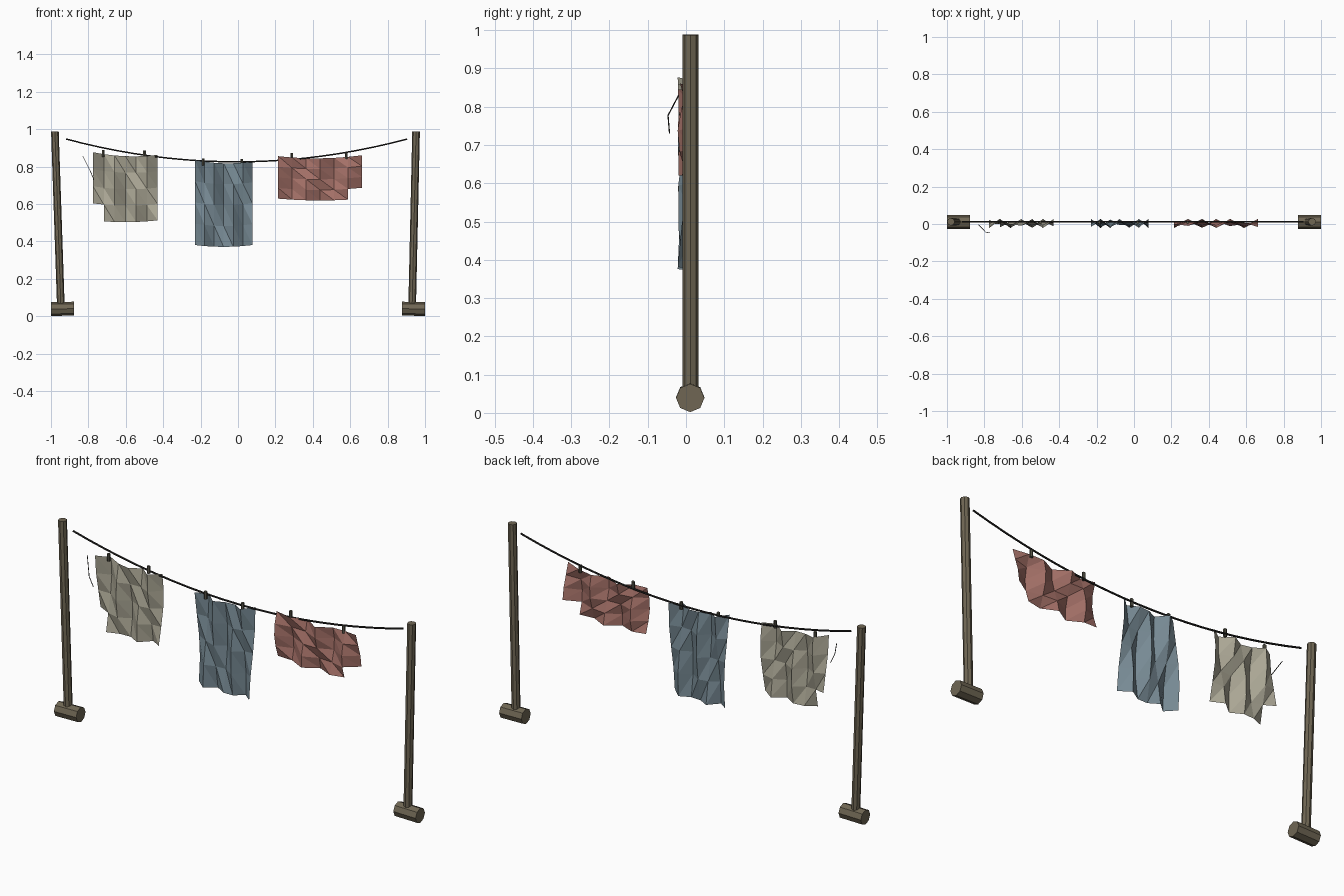
import bpy, bmesh, math
from mathutils import Vector

if "Cube" in bpy.data.objects:
    bpy.data.objects.remove(bpy.data.objects["Cube"])


def srgb(r, g, b):
    f = lambda c: (c / 12.92) if c <= 0.04045 else ((c + 0.055) / 1.055) ** 2.4
    return (f(r / 255), f(g / 255), f(b / 255), 1)


def material(name, rgb):
    m = bpy.data.materials.new(name)
    m.diffuse_color = srgb(*rgb)
    m.use_nodes = True
    m.node_tree.nodes["Principled BSDF"].inputs["Base Color"].default_value = m.diffuse_color
    return m


WOOD = material("weathered wood", (112, 103, 84))
ROPE = material("dark rope", (38, 37, 35))
PEG = material("dark peg", (84, 82, 70))
CREAM = material("cream cloth", (172, 168, 150))
BLUE = material("blue cloth", (119, 138, 148))
RED = material("red cloth", (165, 113, 104))


def finish(name, bm, mat):
    me = bpy.data.meshes.new(name)
    bm.to_mesh(me)
    bm.free()
    me.materials.append(mat)
    ob = bpy.data.objects.new(name, me)
    bpy.context.collection.objects.link(ob)
    return ob


def rod(name, a, b, radius, mat, sides=8):
    a, b = Vector(a), Vector(b)
    bm = bmesh.new()
    bmesh.ops.create_cone(bm, cap_ends=True, segments=sides, radius1=radius,
                          radius2=radius, depth=(b - a).length)
    ob = finish(name, bm, mat)
    ob.rotation_mode = 'QUATERNION'
    ob.rotation_quaternion = Vector((0, 0, 1)).rotation_difference(b - a)
    ob.location = (a + b) / 2


def cord(name, pts, radius, mat):
    cu = bpy.data.curves.new(name, 'CURVE')
    cu.dimensions = '3D'
    cu.bevel_depth = radius
    cu.bevel_resolution = 1
    cu.use_fill_caps = True
    sp = cu.splines.new('POLY')
    sp.points.add(len(pts) - 1)
    for p, co in zip(sp.points, pts):
        p.co = (*co, 1)
    sp.use_smooth = False
    cu.materials.append(mat)
    bpy.context.collection.objects.link(bpy.data.objects.new(name, cu))


def cloth(name, x0, x1, top_l, top_r, bottom, mat, missing, phase):
    """Pleated sheet; 'missing' is the torn-away (column, row) cell."""
    cols, rows = 6, 4
    bm = bmesh.new()
    grid = []
    for j in range(rows + 1):
        v = j / rows
        line = []
        for i in range(cols + 1):
            u = i / cols
            sag = 0.014 * 4 * u * (1 - u)
            top = top_l + (top_r - top_l) * u - sag
            low = bottom - sag * 0.7
            y = 0.003 + 0.025 * math.sin(phase + 2.45 * i + 0.8 * j)
            line.append(bm.verts.new((x0 + (x1 - x0) * u, y, top + (low - top) * v)))
        grid.append(line)
    for j in range(rows):
        for i in range(cols):
            if (i, j) == missing:
                continue
            a, b = grid[j][i], grid[j][i + 1]
            c, d = grid[j + 1][i + 1], grid[j + 1][i]
            bm.faces.new((a, d, c))
            bm.faces.new((a, c, b))
    loose = [v for v in bm.verts if not v.link_faces]
    bmesh.ops.delete(bm, geom=loose, context='VERTS')
    finish(name, bm, mat)


# Leaning posts and their log feet
for side, sx, foot_x, top_x in (("left", -1, -0.947, -0.979), ("right", 1, 0.931, 0.952)):
    rod(side + "_post", (foot_x, 0.012, 0.05), (top_x, 0.012, 0.988), 0.0205, WOOD)
    rod(side + "_foot", (sx * 0.877, 0.011, 0.041), (sx * 1.0, 0.011, 0.039), 0.037, WOOD)

# Sagging line
cord("washing_line", [(-0.92 + 1.825 * i / 20, 0.012,
                       0.826 + 0.122 * (i / 10 - 1) ** 2) for i in range(21)], 0.0045, ROPE)

# Loose bit of string
cord("loose_string", [(-0.83, -0.005, 0.857), (-0.79, -0.047, 0.777),
                      (-0.77, -0.043, 0.73)], 0.0017, ROPE)

# Hanging cloths
cloth("cream_cloth", -0.775, -0.43, 0.877, 0.863, 0.513, CREAM, (0, 3), -1.57)
cloth("blue_cloth", -0.23, 0.077, 0.836, 0.828, 0.381, BLUE, None, -0.8)
cloth("red_cloth", 0.215, 0.663, 0.856, 0.861, 0.629, RED, (5, 3), 3.3)

# Pegs
for n, (x, z) in enumerate([(-0.72, 0.873), (-0.5, 0.87), (-0.185, 0.827),
                            (0.02, 0.825), (0.287, 0.856), (0.578, 0.86)]):
    rod("peg_%d" % (n + 1), (x, 0.008, z - 0.02), (x, 0.008, z + 0.017), 0.008, PEG, 6)
